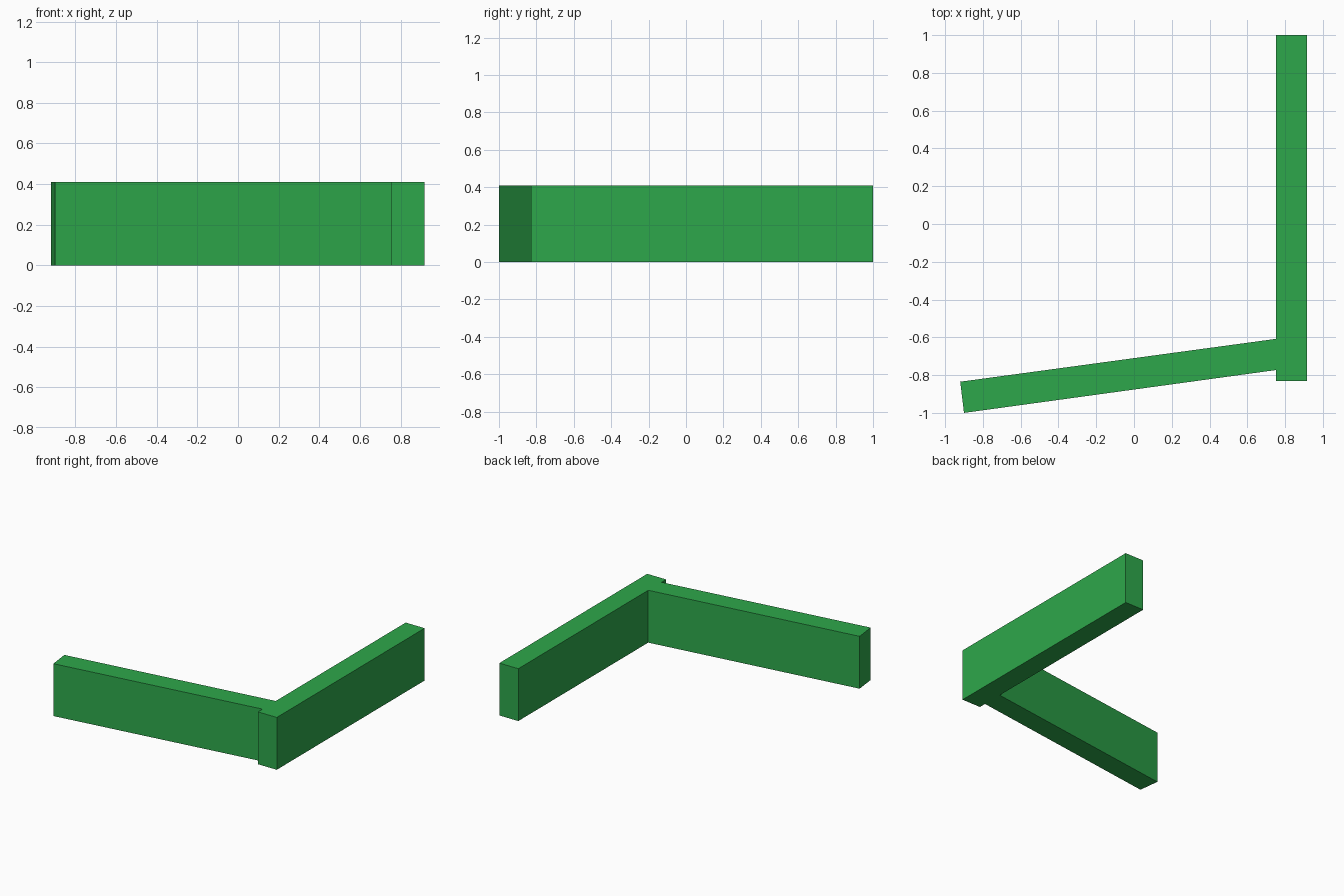
import bpy
import bmesh

if "Cube" in bpy.data.objects:
    bpy.data.objects.remove(bpy.data.objects["Cube"])

HEIGHT = 0.41

# Plan outline of the two joined walls, counter-clockwise
OUTLINE = [
    (-0.92, -0.835), (-0.90, -1.0),   # free end of the slanted wall
    (0.753, -0.773), (0.753, -0.83),  # corner where it meets the straight wall
    (0.917, -0.83), (0.917, 1.0),     # outer side of the straight wall
    (0.753, 1.0), (0.753, -0.608),    # inner side back to the slanted wall
]

green = bpy.data.materials.new("green")
green.diffuse_color = (0.027, 0.39, 0.07, 1.0)
green.use_nodes = True
green.node_tree.nodes["Principled BSDF"].inputs["Base Color"].default_value = green.diffuse_color

# Angled wall: the outline extruded straight up
bm = bmesh.new()
base = bm.faces.new([bm.verts.new((x, y, 0)) for x, y in OUTLINE])
top = bmesh.ops.extrude_face_region(bm, geom=[base], use_keep_orig=True)["geom"]
bmesh.ops.translate(bm, vec=(0, 0, HEIGHT),
                    verts=[g for g in top if isinstance(g, bmesh.types.BMVert)])
bmesh.ops.recalc_face_normals(bm, faces=bm.faces)

mesh = bpy.data.meshes.new("angled_wall")
bm.to_mesh(mesh)
bm.free()
mesh.materials.append(green)
wall = bpy.data.objects.new("angled_wall", mesh)
bpy.context.collection.objects.link(wall)
